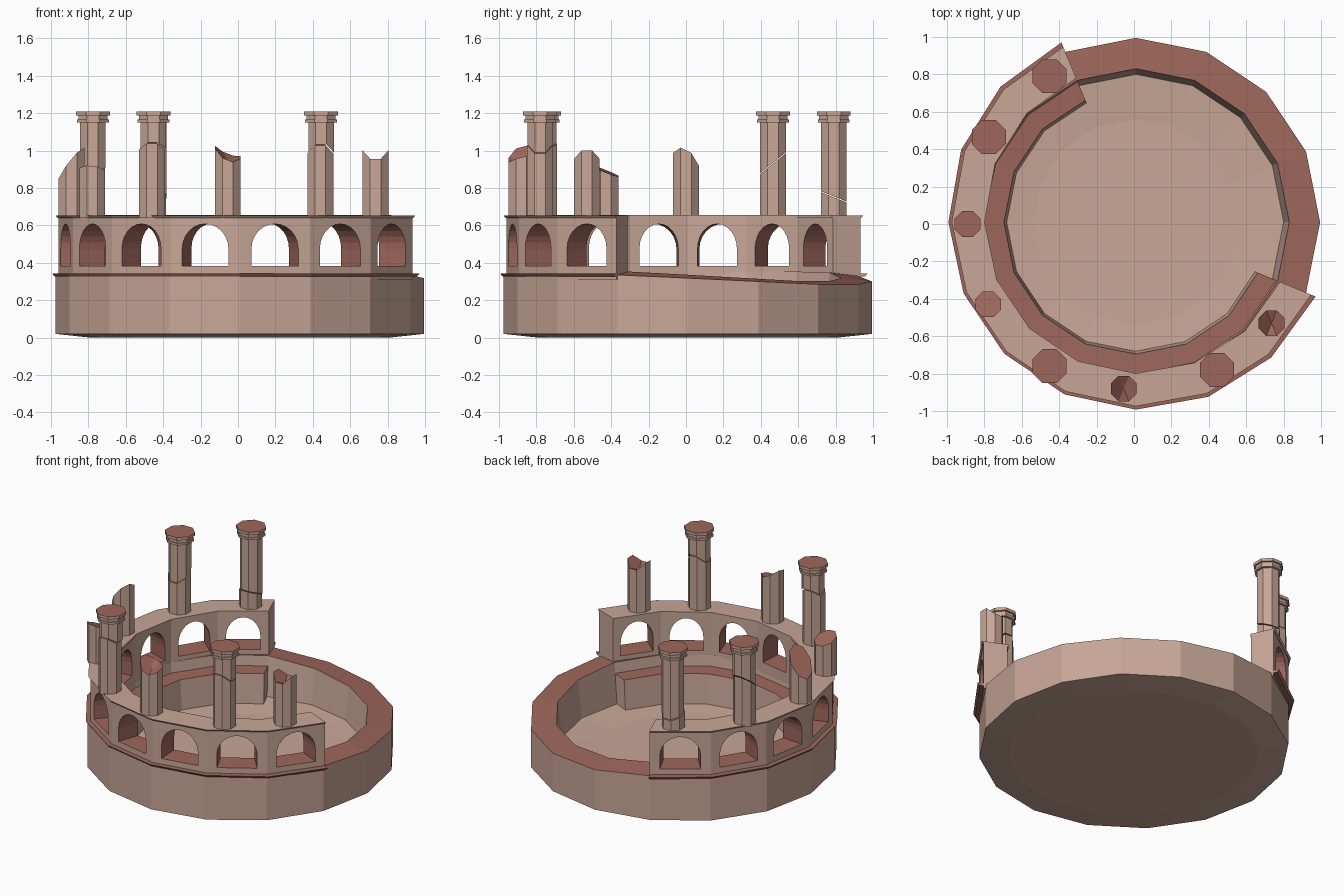
import bpy, bmesh, math

if "Cube" in bpy.data.objects:
    bpy.data.objects.remove(bpy.data.objects["Cube"])

def material(name, rgb):
    m = bpy.data.materials.new(name)
    m.diffuse_color = (*rgb, 1)
    m.use_nodes = True
    m.node_tree.nodes["Principled BSDF"].inputs["Base Color"].default_value = m.diffuse_color
    return m

STONE = material("pale stone", (0.58, 0.385, 0.31))
RED = material("broken red stone", (0.34, 0.135, 0.105))
C = 0.01                      # slight offset of the ring centre
STEP = math.tau / 16

def finish(name, bm):
    bmesh.ops.remove_doubles(bm, verts=bm.verts, dist=0.0003)
    bmesh.ops.recalc_face_normals(bm, faces=bm.faces)
    me = bpy.data.meshes.new(name)
    bm.to_mesh(me)
    bm.free()
    me.materials.append(STONE)
    me.materials.append(RED)
    ob = bpy.data.objects.new(name, me)
    bpy.context.collection.objects.link(ob)

def polar(r, k, z):
    return (C + r * math.cos(k * STEP), C + r * math.sin(k * STEP), z)

def face(bm, pts, mat=0):
    f = bm.faces.new([bm.verts.new(p) for p in pts])
    f.material_index = mat

def sweep(name, profile, ks, closed_ring, red):
    """Sweep profile(k) -> [(r, z)...] round the ring; red lists red profile edges."""
    bm = bmesh.new()
    rows = [[polar(r, k, z) for r, z in profile(k)] for k in ks]
    n = len(rows[0])
    edges = n - 1 if closed_ring else n
    for i in range(len(rows) if closed_ring else len(rows) - 1):
        a, b = rows[i], rows[(i + 1) % len(rows)]
        for j in range(edges):
            q = [a[j], b[j], b[(j + 1) % n], a[(j + 1) % n]]
            pts = [p for m, p in enumerate(q) if p not in q[:m]]
            face(bm, pts, int(j in red))
    if not closed_ring:
        face(bm, rows[0])
        face(bm, rows[-1])
    finish(name, bm)

# bowl-like base whose rim sinks where the arcade is missing
RIM = {0: .318, 1: .30, 2: .285, 3: .285, 4: .30, 5: .33}
def base_profile(k):
    z = RIM.get(k, .335)
    return [(0, 0), (.8, 0), (.985, .02), (.985, z), (.82, z + .018),
            (.79, .075), (.55, .06), (0, .06)]
sweep("base_bowl", base_profile, range(16), True, {3})

# the arcade runs over ten of sixteen sides and flares a little at its ends
ARC = range(5, 16)
def flare(k):
    return ((k - 10) / 5) ** 2
def r_out(k):
    return .965 + .035 * flare(k)
def r_in(k):
    return .81 + .03 * flare(k)

sweep("inner_bench", lambda k: [(.83, .06), (.69, .06), (.705, .275), (.83, .28)],
      ARC, False, {2})
sweep("outer_ledge", lambda k: [(.9, .327), (.985 + .04 * flare(k), .327),
                                (.995 + .045 * flare(k), .342), (.9, .348)],
      ARC, False, {0, 1, 2})
sweep("arcade_top_lip", lambda k: [(r_in(k) - .006, .640), (r_out(k) + .004, .640),
                                   (r_out(k) + .014, .652), (r_in(k) - .006, .655)],
      ARC, False, set())

# arcade wall with one arch per side
def arcade():
    bm = bmesh.new()
    z0, sill, spring, top, uL, uR, n = .31, .383, .475, .645, .165, .835, 12
    arc = []
    for i in range(n + 1):
        a = math.pi * (1 - i / n)
        arc.append((.5 + (uR - uL) / 2 * math.cos(a), spring + .133 * math.sin(a)))
    loop = [(uL, sill)] + arc + [(uR, sill)]
    for k in list(ARC)[:-1]:
        def P(u, z, inner):
            rad = r_in if inner else r_out
            a, b = polar(rad(k), k, z), polar(rad(k + 1), k + 1, z)
            return tuple(p + (q - p) * u for p, q in zip(a, b))
        for s in (0, 1):
            levels = [z0, sill, spring, top]
            for u0, u1 in ((0, uL), (uR, 1)):
                for za, zb in zip(levels, levels[1:]):
                    face(bm, [P(u0, za, s), P(u1, za, s), P(u1, zb, s), P(u0, zb, s)])
            face(bm, [P(uL, z0, s), P(uR, z0, s), P(uR, sill, s), P(uL, sill, s)])
            for (ua, za), (ub, zb) in zip(arc, arc[1:]):
                face(bm, [P(ua, za, s), P(ub, zb, s), P(ub, top, s), P(ua, top, s)])
        # red arch lining
        for (ua, za), (ub, zb) in zip(loop, loop[1:] + loop[:1]):
            face(bm, [P(ua, za, 0), P(ub, zb, 0), P(ub, zb, 1), P(ua, za, 1)], 1)
        # top and underside
        us = [0] + [p[0] for p in arc] + [1]
        for ua, ub in zip(us, us[1:]):
            face(bm, [P(ua, top, 0), P(ub, top, 0), P(ub, top, 1), P(ua, top, 1)])
        for ua, ub in ((0, uL), (uL, uR), (uR, 1)):
            face(bm, [P(ua, z0, 0), P(ub, z0, 0), P(ub, z0, 1), P(ua, z0, 1)])
    for k in (ARC[0], ARC[-1]):
        zs = [z0, sill, spring, top]
        face(bm, [polar(r_out(k), k, z) for z in zs] +
             [polar(r_in(k), k, z) for z in reversed(zs)])
    finish("arcade_wall", bm)
arcade()

# octagonal prism with shaped bottom and top surfaces
def prism(bm, x, y, r, low, high, red_low=0, red_high=0):
    ring = [(r * math.cos(math.pi * (i + .5) / 4), r * math.sin(math.pi * (i + .5) / 4))
            for i in range(8)]
    def at(p, f):
        return (x + p[0], y + p[1], f(*p))
    for a, b in zip(ring, ring[1:] + ring[:1]):
        face(bm, [at(a, low), at(b, low), at(b, high), at(a, high)])
        face(bm, [at(a, high), at(b, high), at((0, 0), high)], red_high)
        face(bm, [at(a, low), at(b, low), at((0, 0), low)], red_low)

def flat(z):
    return lambda dx, dy: z

def whole_column(name, x, y, crack, shift=0.004):
    bm = bmesh.new()
    prism(bm, x, y, .075, flat(.64), crack, 0, 1)
    prism(bm, x + shift, y, .074, lambda a, b: crack(a, b) + .005, flat(1.155), 1, 0)
    for r, lo, hi, red in ((.092, 1.15, 1.165, 0), (.084, 1.165, 1.188, 0),
                           (.098, 1.188, 1.208, 1)):
        prism(bm, x + shift, y, r, flat(lo), flat(hi), 0, red)
    finish(name, bm)

def broken_column(name, x, y, top):
    bm = bmesh.new()
    prism(bm, x, y, .074, flat(.64), top, 0, 1)
    finish(name, bm)

whole_column("column_back", -.455, .79, lambda a, b: .75 - .4 * b)
whole_column("column_left_back", -.78, .465, lambda a, b: .93 + .8 * b)
whole_column("column_left_front", -.46, -.76, lambda a, b: 1.06 - .8 * abs(a), .008)
whole_column("column_right_front", .44, -.78, lambda a, b: 1.06 - 1.1 * abs(a))
broken_column("stump_left", -.89, 0, lambda a, b: .92 + 1.2 * a - .5 * b)
broken_column("stump_left_front", -.78, -.43, lambda a, b: .89 - .4 * b - .1 * a)
broken_column("stump_front", -.055, -.88,
              lambda a, b: .95 + .6 * abs(a) - .4 * a + .25 * b)
broken_column("stump_right", .735, -.53, lambda a, b: .925 + 1.1 * abs(a))
